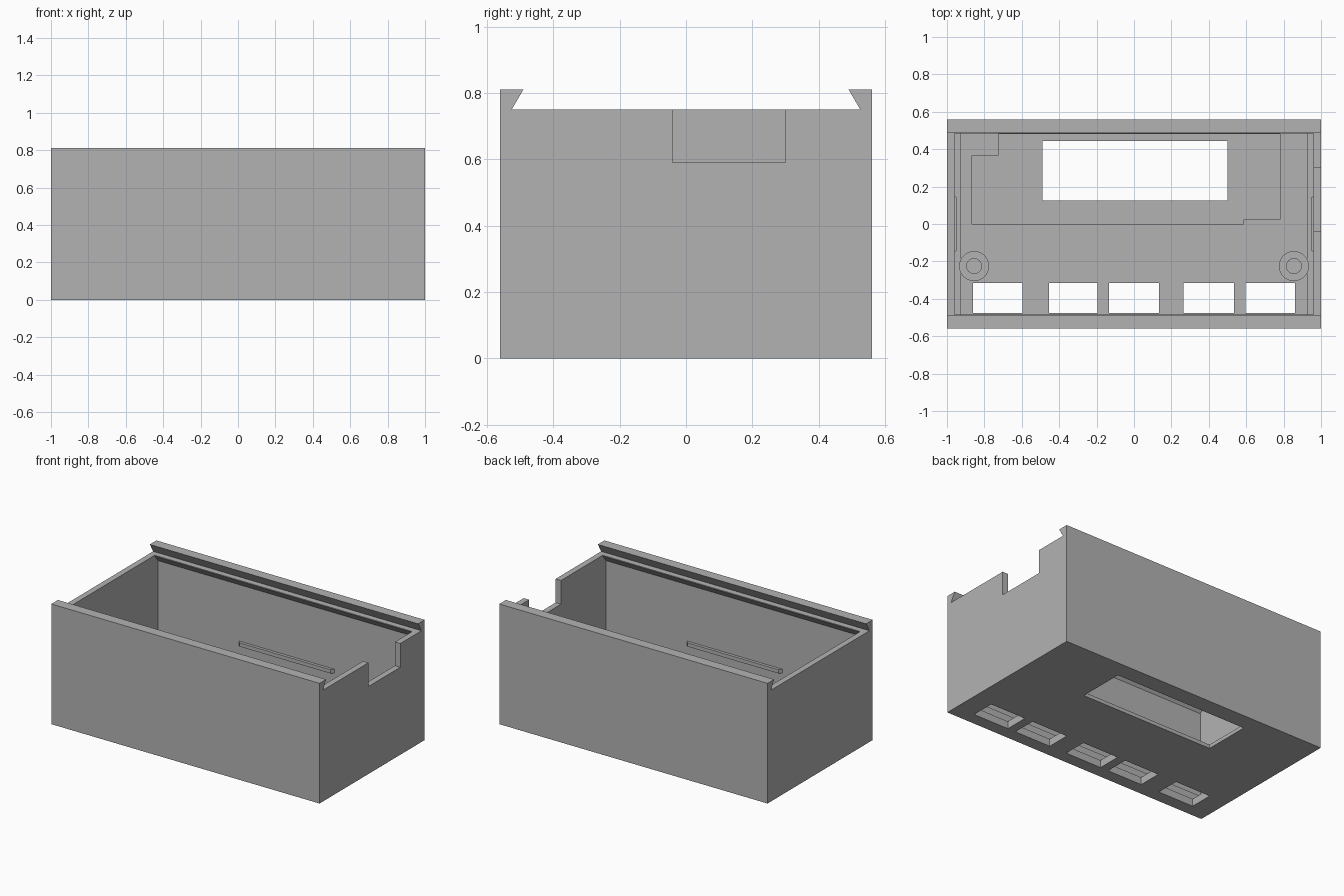
import bpy, bmesh
from mathutils import Vector

if "Cube" in bpy.data.objects:
    bpy.data.objects.remove(bpy.data.objects["Cube"], do_unlink=True)

grey = bpy.data.materials.new("light grey plastic")
grey.use_nodes = True
COLOUR = (0.45, 0.45, 0.45, 1)
grey.diffuse_color = COLOUR
grey.node_tree.nodes["Principled BSDF"].inputs["Base Color"].default_value = COLOUR

FLOOR, RIM, TOP = 0.05, 0.75, 0.81
HALF_Y, WALL_Y, LEDGE_Y = 0.56, 0.52, 0.485


def prism(name, points, start, end, axis):
    """Extrude a 2D outline along the x, y or z axis."""
    place = {"x": lambda a, b, c: (c, a, b),
             "y": lambda a, b, c: (a, c, b),
             "z": lambda a, b, c: (a, b, c)}[axis]
    bm = bmesh.new()
    face = bm.faces.new([bm.verts.new(place(a, b, start)) for a, b in points])
    ext = bmesh.ops.extrude_face_region(bm, geom=[face])
    shift = Vector(place(0, 0, end - start))
    bmesh.ops.translate(bm, vec=shift,
                        verts=[g for g in ext["geom"] if isinstance(g, bmesh.types.BMVert)])
    bmesh.ops.recalc_face_normals(bm, faces=bm.faces)
    mesh = bpy.data.meshes.new(name)
    bm.to_mesh(mesh)
    bm.free()
    mesh.materials.append(grey)
    ob = bpy.data.objects.new(name, mesh)
    bpy.context.collection.objects.link(ob)
    return ob


def block(name, x0, x1, y0, y1, z0, z1):
    return prism(name, [(x0, y0), (x1, y0), (x1, y1), (x0, y1)], z0, z1, "z")


def cut(target, cutter):
    mod = target.modifiers.new("cut", "BOOLEAN")
    mod.operation, mod.object, mod.solver = "DIFFERENCE", cutter, "EXACT"
    bpy.context.view_layer.update()
    result = target.evaluated_get(bpy.context.evaluated_depsgraph_get())
    mesh = bpy.data.meshes.new_from_object(result)
    target.modifiers.clear()
    target.data = mesh
    bpy.data.objects.remove(cutter, do_unlink=True)


def mirrored(half):
    return half + [(-a, b) for a, b in reversed(half)]


# Body with two undercut sliding rails
case = prism("case", mirrored([(HALF_Y, 0), (HALF_Y, TOP), (0.49, TOP), (0.525, RIM)]), -1, 1, "x")

# Main cavity, narrowed under the rails, and narrower base cavity
cut(case, prism("cavity", mirrored([(WALL_Y, 0.1), (WALL_Y, 0.70), (LEDGE_Y, RIM - 0.005),
                                    (LEDGE_Y, 0.9)]), -0.96, 0.96, "x"))
cut(case, block("base_cavity", -0.925, 0.925, -LEDGE_Y, LEDGE_Y, FLOOR, 0.2))

# Cable notch in one end wall
cut(case, block("cable_notch", 0.9, 1.1, -0.04, 0.30, 0.59, 0.9))

# Stepped display pocket and its window
pocket = [(-0.865, 0), (0.585, 0), (0.585, 0.025), (0.78, 0.025), (0.78, 0.48),
          (-0.725, 0.48), (-0.725, 0.365), (-0.865, 0.365)]
cut(case, prism("display_pocket", pocket, 0.025, 0.09, "z"))
cut(case, block("display_window", -0.49, 0.50, 0.125, 0.445, -0.1, 0.09))

# Row of button openings
for x0, x1 in [(-0.86, -0.595), (-0.455, -0.195), (-0.135, 0.135), (0.265, 0.535), (0.595, 0.86)]:
    cut(case, block("button_opening", x0, x1, -0.475, -0.315, -0.1, 0.09))

# Screw posts with blind holes
for side, label in ((-1, "right"), (1, "left")):
    bpy.ops.mesh.primitive_cylinder_add(vertices=40, radius=0.08, depth=0.16,
                                        location=(side * 0.855, -0.225, FLOOR + 0.075))
    post = bpy.context.object
    post.name = label + "_screw_post"
    post.data.materials.append(grey)
    bpy.ops.mesh.primitive_cylinder_add(vertices=32, radius=0.04, depth=0.2,
                                        location=(side * 0.855, -0.225, FLOOR + 0.12))
    cut(post, bpy.context.object)
    bpy.ops.object.select_all(action="DESELECT")
    post.select_set(True)
    bpy.context.view_layer.objects.active = post
    bpy.ops.object.shade_smooth_by_angle()

# Slim tapered snap ridges on the four inner walls
for s, (back, end) in ((-1, ("front", "right")), (1, ("back", "left"))):
    long_ridge = [(-0.36, s * 0.525), (0.36, s * 0.525), (0.34, s * 0.5), (-0.34, s * 0.5)]
    prism(back + "_snap_ridge", long_ridge, 0.295, 0.32, "z")
    short_ridge = [(s * 0.965, -0.155), (s * 0.965, 0.155), (s * 0.947, 0.14), (s * 0.947, -0.14)]
    prism(end + "_snap_ridge", short_ridge, 0.295, 0.32, "z")
